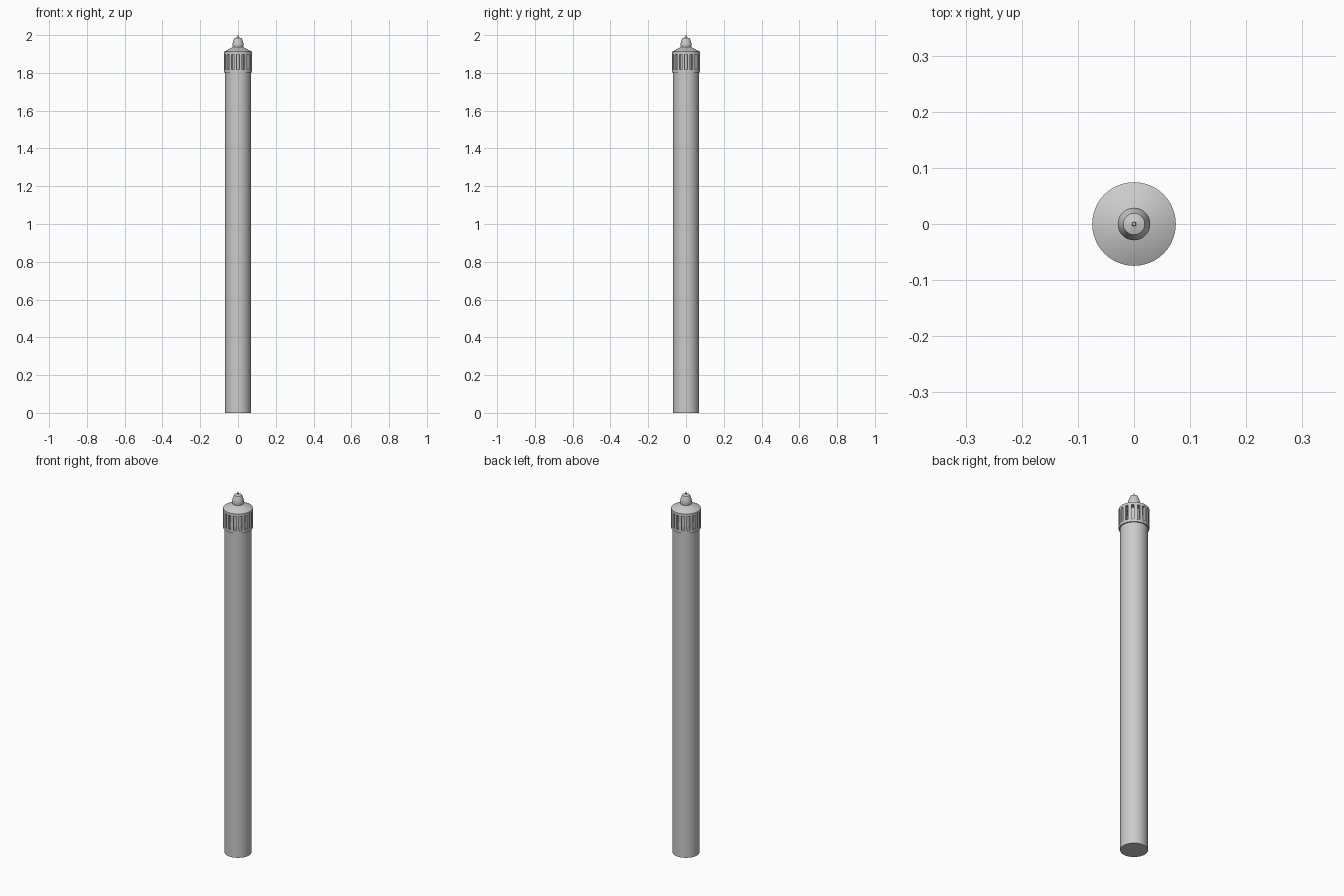
import bpy, bmesh
from math import cos, sin, pi, radians

if "Cube" in bpy.data.objects:
    bpy.data.objects.remove(bpy.data.objects["Cube"])

SEG = 48


def lathe(name, profile, closed=False):
    """Revolve (radius, z) points about z; closed=True makes a ring."""
    bm = bmesh.new()
    rings = []
    for r, z in profile:
        if r == 0:
            rings.append([bm.verts.new((0, 0, z))] * SEG)
        else:
            rings.append([bm.verts.new((r * cos(2 * pi * i / SEG), r * sin(2 * pi * i / SEG), z))
                          for i in range(SEG)])
    pairs = list(zip(rings, rings[1:]))
    if closed:
        pairs.append((rings[-1], rings[0]))
    for a, b in pairs:
        for i in range(SEG):
            j = (i + 1) % SEG
            bm.faces.new(list(dict.fromkeys((a[i], a[j], b[j], b[i]))))
    return finish(name, bm)


def finish(name, bm):
    bmesh.ops.recalc_face_normals(bm, faces=bm.faces)
    me = bpy.data.meshes.new(name)
    bm.to_mesh(me)
    bm.free()
    ob = bpy.data.objects.new(name, me)
    bpy.context.collection.objects.link(ob)
    bpy.ops.object.select_all(action='DESELECT')
    ob.select_set(True)
    bpy.context.view_layer.objects.active = ob
    bpy.ops.object.shade_smooth_by_angle(angle=radians(30))
    return ob


# Long tube
lathe("pole", [(0, 0), (0.068, 0), (0.068, 1.812), (0, 1.812)])

# Rings at the bottom and top of the slotted head
for name, z0, z1 in (("lower_ring", 1.803, 1.818), ("upper_ring", 1.898, 1.912)):
    lathe(name, [(0.062, z0), (0.0745, z0), (0.0745, z1), (0.062, z1)], closed=True)

# Curved bars between the slots
BARS = 16
bm = bmesh.new()
for k in range(BARS):
    mid = 2 * pi * (k + 0.5) / BARS
    half = 0.27 * 2 * pi / BARS
    lower, upper = [], []
    for r, da in ((0.063, -half), (0.0745, -half), (0.0745, 0), (0.0745, half), (0.063, half)):
        x, y = r * cos(mid + da), r * sin(mid + da)
        lower.append(bm.verts.new((x, y, 1.816)))
        upper.append(bm.verts.new((x, y, 1.9)))
    bm.faces.new(lower)
    bm.faces.new(upper)
    for i in range(5):
        j = (i + 1) % 5
        bm.faces.new((lower[i], lower[j], upper[j], upper[i]))
finish("head_bars", bm)

# Core seen through the slots
lathe("inner_core", [(0, 1.81), (0.032, 1.81), (0.032, 1.905), (0, 1.905)])

# Shallow conical roof
lathe("roof", [(0, 1.908), (0.0745, 1.908), (0.0745, 1.912), (0.028, 1.936), (0, 1.936)])

# Finial with a rounded body, shallow cap and thin spike
lathe("finial", [(0, 1.93), (0.026, 1.93), (0.029, 1.945), (0.029, 1.953), (0.026, 1.967),
                 (0.019, 1.984), (0.004, 1.988), (0.003, 2.0), (0, 2.0)])
